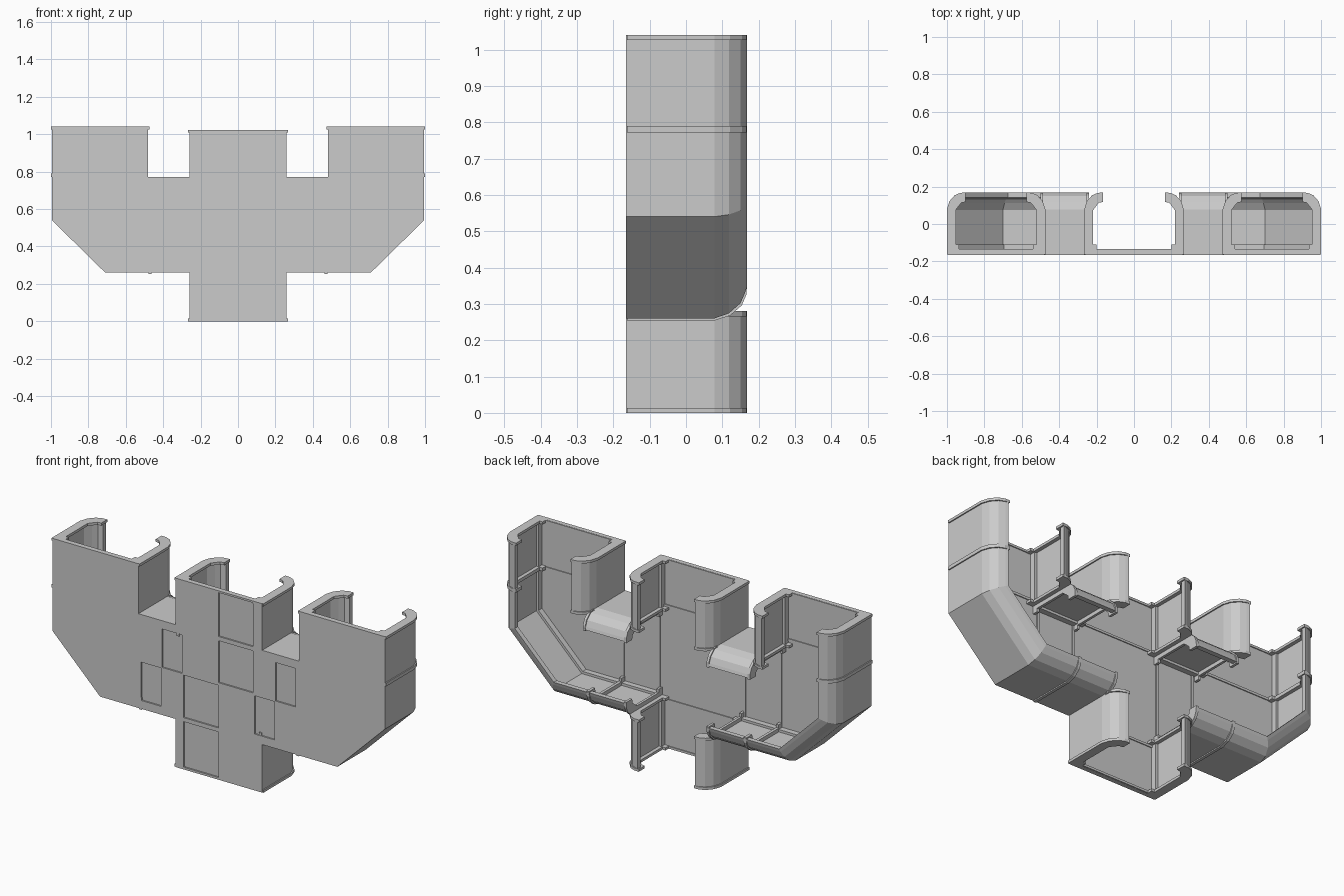
import bpy, bmesh
from mathutils import Vector

if "Cube" in bpy.data.objects:
    bpy.data.objects.remove(bpy.data.objects["Cube"])

FRONT, FLOOR = -0.165, -0.14


def finish(name, bm, mirror=False):
    bmesh.ops.recalc_face_normals(bm, faces=bm.faces)
    me = bpy.data.meshes.new(name)
    bm.to_mesh(me)
    bm.free()
    ob = bpy.data.objects.new(name, me)
    bpy.context.collection.objects.link(ob)
    if mirror:
        ob.modifiers.new("Mirror", 'MIRROR').use_mirror_merge = False
    return ob


def profile(out, thick, base, lip):
    # wall section as (distance inward, y): straight side, rounded shoulder, lip
    outer = [(0, -0.163), (0, 0.078), (0.014, 0.118), (0.042, 0.15), (0.072, 0.163)]
    pts = [(d - out, y + (out * 0.6 if y > 0.1 else 0)) for d, y in outer]
    pts += [(lip, 0.168), (lip, 0.168 - thick * 1.2)]
    pts += [(0.05 + thick * 0.55, 0.156 - thick), (0.024 + thick * 0.9, 0.122 - thick * 0.5),
            (thick, 0.075), (thick, -0.11), (base, -0.11), (base, -0.163)]
    return pts


WALL = profile(0, 0.022, 0.035, 0.088)
RIB = profile(0.006, 0.042, 0.06, 0.095)


def sweep(bm, path, prof):
    # section swept along an x-z path, interior on the left, mitred at bends
    p = [Vector(q) for q in path]
    norms = []
    for a, b in zip(p, p[1:]):
        t = (b - a).normalized()
        norms.append(Vector((-t.y, t.x)))
    rings = []
    for i, q in enumerate(p):
        n1, n2 = norms[max(i - 1, 0)], norms[min(i, len(norms) - 1)]
        m = (n1 + n2) / (1 + n1.dot(n2))
        rings.append([bm.verts.new((q.x + m.x * d, y, q.y + m.y * d)) for d, y in prof])
    k = len(prof)
    for r, s in zip(rings, rings[1:]):
        for j in range(k):
            bm.faces.new((r[j], r[(j + 1) % k], s[(j + 1) % k], s[j]))
    bm.faces.new(rings[0])
    bm.faces.new(rings[-1][::-1])


def wall(name, path, extra_ribs=()):
    bm = bmesh.new()
    sweep(bm, path, WALL)
    # framing ribs at both ends
    p = [Vector(q) for q in path]
    w = 0.014
    sweep(bm, [p[0], p[0] + (p[1] - p[0]).normalized() * w], RIB)
    sweep(bm, [p[-1] + (p[-2] - p[-1]).normalized() * w, p[-1]], RIB)
    for r in extra_ribs:
        sweep(bm, r, RIB)
    return finish(name, bm, True)


def box(bm, x0, x1, y0, y1, z0, z1):
    vs = bmesh.ops.create_cube(bm, size=1)['verts']
    for v in vs:
        v.co = ((x0 + x1) / 2 + v.co.x * (x1 - x0), (y0 + y1) / 2 + v.co.y * (y1 - y0),
                (z0 + z1) / 2 + v.co.z * (z1 - z0))


# floor plate: branching outline with thickness
half = [(0.26, 0), (0.26, 0.26), (0.71, 0.26), (0.995, 0.54), (0.995, 1.04),
        (0.48, 1.04), (0.48, 0.77), (0.26, 0.77), (0.26, 1.022)]
outline = half + [(-x, z) for x, z in reversed(half)]
bm = bmesh.new()
face = bm.faces.new([bm.verts.new((x, FRONT, z)) for x, z in outline])
ext = bmesh.ops.extrude_face_region(bm, geom=[face])['geom']
bmesh.ops.translate(bm, vec=(0, FLOOR - FRONT, 0),
                    verts=[g for g in ext if isinstance(g, bmesh.types.BMVert)])
floor = finish("floor_plate", bm)

# shallow rectangular recesses on the front of the plate
panels = [(0, 0.205, 0.775, 1.012), (0, 0.205, 0.525, 0.752),
          (-0.21, 0, 0.28, 0.51), (-0.21, 0, 0.012, 0.258),
          (-0.34, -0.22, 0.517, 0.725), (0.34, 0.46, 0.517, 0.725),
          (-0.465, -0.345, 0.305, 0.512), (0.215, 0.335, 0.305, 0.512)]
bm = bmesh.new()
for x0, x1, z0, z1 in panels:
    box(bm, x0, x1, FRONT - 0.02, FRONT + 0.008, z0, z1)
cutter = finish("panel_cutter", bm)
cutter.hide_render = True
mod = floor.modifiers.new("Recesses", 'BOOLEAN')
mod.operation, mod.solver, mod.object = 'DIFFERENCE', 'EXACT', cutter
bpy.context.view_layer.objects.active = floor
bpy.ops.object.modifier_apply(modifier=mod.name)
bpy.data.objects.remove(cutter)

# walls of the right half, mirrored to the left; they overrun the inner corners
E = 0.02
wall("stem_wall", [(0.26, 0), (0.26, 0.26 + E)])
wall("outer_arm_wall", [(0.26 - E, 0.26), (0.71, 0.26), (0.995, 0.54), (0.995, 1.04)],
     [[(0.462, 0.26), (0.478, 0.26)], [(0.995, 0.772), (0.995, 0.79)]])
wall("inner_arm_wall", [(0.48, 1.04), (0.48, 0.77 - E)])
wall("notch_wall", [(0.48 + E, 0.77), (0.26 - E, 0.77)])
wall("centre_arm_wall", [(0.26, 0.77 - E), (0.26, 1.022)])

# thin threshold strips between floor sections
bm = bmesh.new()
T = FLOOR + 0.005
for x in (0.25, 0.465):
    box(bm, x, x + 0.012, FLOOR - 0.01, T, 0.27, 0.76)
for z in (0.26, 0.77):
    box(bm, 0, 0.25, FLOOR - 0.01, T, z - 0.006, z + 0.006)
box(bm, 0.49, 0.98, FLOOR - 0.01, T, 0.774, 0.787)
for x0, x1, z in ((0, 0.25, 0.001), (0, 0.25, 1.009), (0.49, 0.98, 1.027)):
    box(bm, x0, x1, FLOOR - 0.01, T, z, z + 0.012)
finish("floor_thresholds", bm, True)
